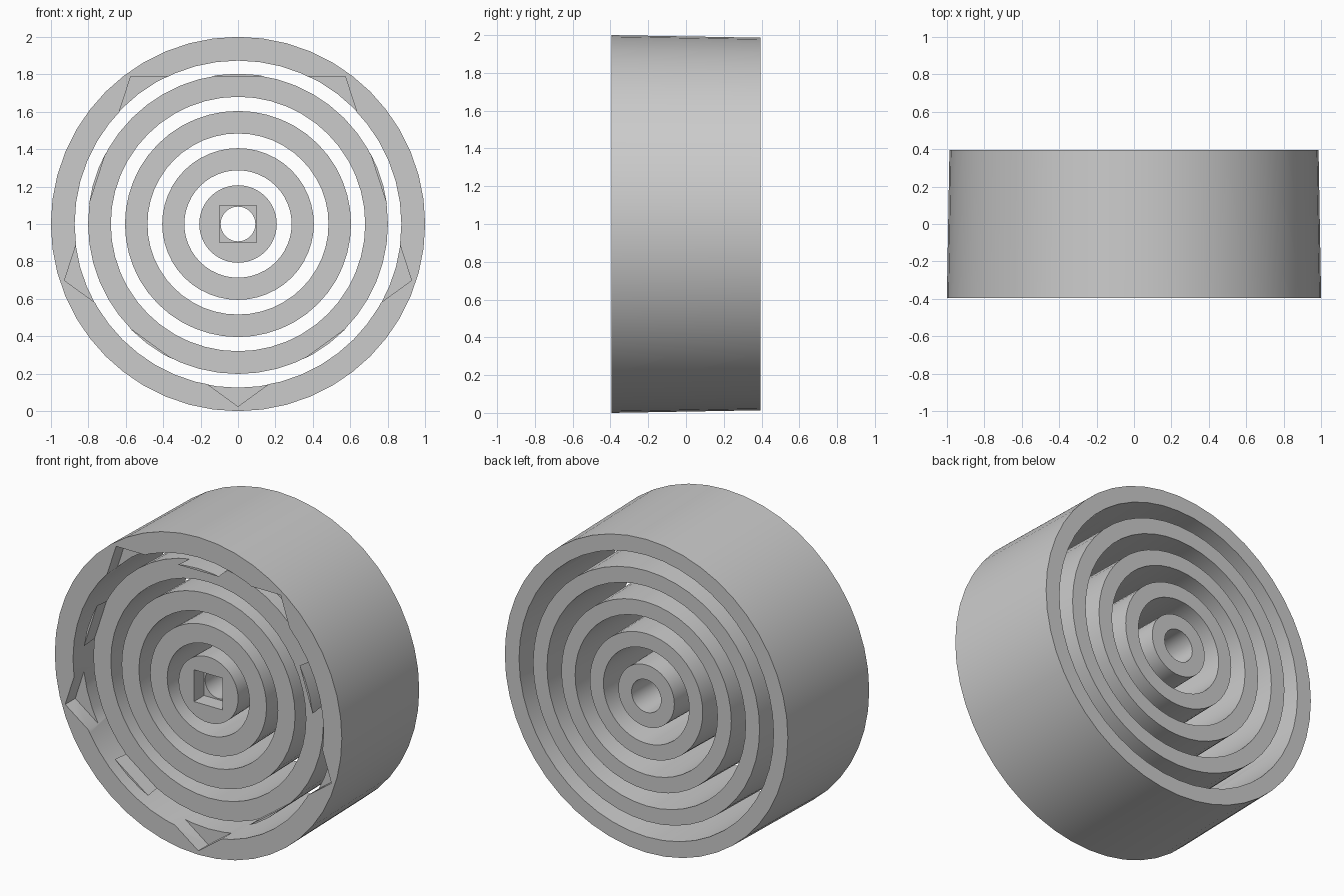
import bpy, bmesh, math

if "Cube" in bpy.data.objects:
    bpy.data.objects.remove(bpy.data.objects["Cube"])

SEG = 48
Y0, Y1 = -0.395, 0.395          # front and back faces
RECESS = 0.10                   # depth of the pentagon pocket
DRAFT = math.tan(math.radians(1.0))
CZ = 1.0


def make_object(name, bm):
    bmesh.ops.recalc_face_normals(bm, faces=bm.faces[:])
    mesh = bpy.data.meshes.new(name)
    bm.to_mesh(mesh)
    bm.free()
    obj = bpy.data.objects.new(name, mesh)
    bpy.context.collection.objects.link(obj)
    return obj


def ring(name, outer, inner, front):
    """Drafted ring: wall gets thinner on both sides towards the back."""
    profile = []
    for r, s, ys in ((outer, -1, (front, Y1)), (inner, 1, (Y1, front))):
        profile += [(r + s * DRAFT * (y - Y0), y) for y in ys]
    bm = bmesh.new()
    loops = []
    for r, y in profile:
        loops.append([bm.verts.new((r * math.cos(2 * math.pi * i / SEG), y,
                                    CZ + r * math.sin(2 * math.pi * i / SEG)))
                      for i in range(SEG)])
    for k in range(4):
        a, b = loops[k], loops[(k + 1) % 4]
        for i in range(SEG):
            j = (i + 1) % SEG
            bm.faces.new((a[i], a[j], b[j], b[i]))
    return make_object(name, bm)


def prism(name, sides, radius, start, back):
    """Polygon cutter reaching from in front of the model to y = back."""
    bm = bmesh.new()
    pts = [(radius * math.cos(start + 2 * math.pi * i / sides),
            CZ + radius * math.sin(start + 2 * math.pi * i / sides)) for i in range(sides)]
    f = [bm.verts.new((x, -0.7, z)) for x, z in pts]
    b = [bm.verts.new((x, back, z)) for x, z in pts]
    bm.faces.new(f)
    bm.faces.new(b[::-1])
    for i in range(sides):
        j = (i + 1) % sides
        bm.faces.new((f[i], b[i], b[j], f[j]))
    obj = make_object(name, bm)
    obj.hide_render = True
    return obj


def cut(obj, cutter):
    mod = obj.modifiers.new("cut", 'BOOLEAN')
    mod.operation = 'DIFFERENCE'
    mod.solver = 'EXACT'
    mod.object = cutter
    bpy.context.view_layer.objects.active = obj
    bpy.ops.object.modifier_apply(modifier=mod.name)


floor = Y0 + RECESS

# Concentric rings; the inner ones lie wholly in the pocket
outer_ring = ring("outer_ring", 1.0, 0.873, Y0)
second_ring = ring("second_ring", 0.803, 0.678, Y0)
third_ring = ring("third_ring", 0.606, 0.482, floor)
fourth_ring = ring("fourth_ring", 0.407, 0.285, floor)
hub = ring("hub", 0.209, 0.089, floor)

# Pentagon pocket across the front and square socket in the hub
pentagon = prism("pentagon_cutter", 5, 0.975, -math.pi / 2, floor)
square = prism("square_cutter", 4, 0.1 * math.sqrt(2), math.pi / 4, floor + 0.1)
cut(outer_ring, pentagon)
cut(second_ring, pentagon)
cut(hub, square)
for c in (pentagon, square):
    bpy.data.objects.remove(c, do_unlink=True)

# Smooth round walls, sharp rims
bpy.ops.object.select_all(action='DESELECT')
for o in (outer_ring, second_ring, third_ring, fourth_ring, hub):
    o.select_set(True)
bpy.context.view_layer.objects.active = outer_ring
bpy.ops.object.shade_smooth_by_angle(angle=math.radians(30))
